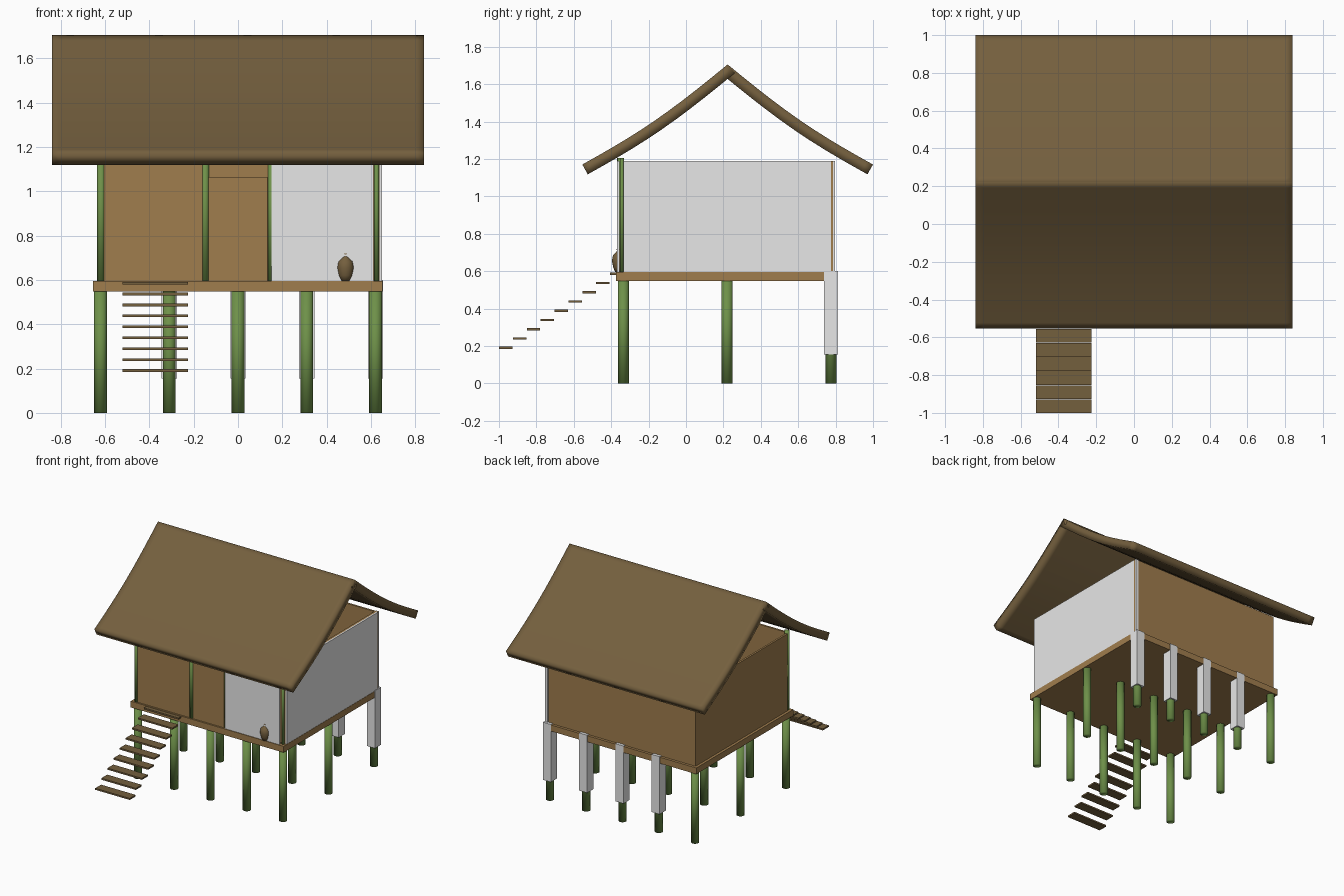
import bpy, bmesh, math
from mathutils import Vector

cube = bpy.data.objects.get("Cube")
if cube:
    bpy.data.objects.remove(cube, do_unlink=True)


def material(name, rgb):
    m = bpy.data.materials.new(name)
    m.use_nodes = True
    m.diffuse_color = (*rgb, 1)
    m.node_tree.nodes["Principled BSDF"].inputs["Base Color"].default_value = (*rgb, 1)
    return m


WOOD = material("tan wood", (0.35, 0.205, 0.075))
THATCH = material("dark thatch brown", (0.175, 0.115, 0.048))
BAMBOO = material("bamboo green", (0.155, 0.28, 0.066))
PALE = material("pale grey", (0.8, 0.8, 0.8))


def finish(name, bm, mat, smooth=False):
    bmesh.ops.recalc_face_normals(bm, faces=bm.faces)
    mesh = bpy.data.meshes.new(name)
    bm.to_mesh(mesh)
    bm.free()
    mesh.materials.append(mat)
    for p in mesh.polygons:
        p.use_smooth = smooth
    obj = bpy.data.objects.new(name, mesh)
    bpy.context.collection.objects.link(obj)
    return obj


def box(name, mat, x, y, z):
    """Box given by (low, high) ranges."""
    bm = bmesh.new()
    bmesh.ops.create_cube(bm, size=1)
    for v in bm.verts:
        v.co = Vector([(r[0] + r[1]) / 2 + c * (r[1] - r[0]) for r, c in zip((x, y, z), v.co)])
    return finish(name, bm, mat)


def pole(name, mat, x, y, z, radius):
    bm = bmesh.new()
    bmesh.ops.create_cone(bm, cap_ends=True, segments=16, radius1=radius,
                          radius2=radius, depth=z[1] - z[0])
    bmesh.ops.translate(bm, vec=(x, y, sum(z) / 2), verts=bm.verts)
    return finish(name, bm, mat, True)


# Stilts, with pale sleeves on four of the rear ones
for row, y in zip(("front", "middle", "back"), (-0.335, 0.22, 0.775)):
    for i in range(5):
        x = -0.62 + 0.31 * i
        pole(f"{row}_stilt_{i + 1}", BAMBOO, x, y, (0, 0.55), 0.029)
        if row == "back" and i > 0:
            box(f"stilt_sleeve_{i}", PALE, (x - 0.034, x + 0.034), (0.738, 0.813), (0.155, 0.6))

# Floor
FLOOR, TOP = 0.595, 1.19
box("floor_platform", WOOD, (-0.655, 0.652), (-0.375, 0.81), (0.547, FLOOR))

# Walls
H = (FLOOR, TOP)
box("left_wall", PALE, (0.638, 0.65), (-0.333, 0.775), H)
box("left_wall_lining", WOOD, (0.622, 0.638), (-0.333, 0.775), H)
box("back_wall", WOOD, (-0.635, 0.622), (0.775, 0.79), H)
box("back_corner_strip", PALE, (0.625, 0.65), (0.786, 0.796), H)
box("back_corner_post", WOOD, (0.622, 0.648), (0.775, 0.786), H)
box("right_wall", WOOD, (-0.635, -0.62), (-0.335, 0.775), H)
box("front_wall", WOOD, (-0.61, -0.15), (-0.362, -0.347), H)
box("front_pale_wall", PALE, (0.15, 0.612), (-0.37, -0.355), H)
box("door_surround", WOOD, (-0.14, 0.15), (-0.354, -0.342), H)
box("door", WOOD, (-0.132, 0.134), (-0.362, -0.354), (FLOOR, 1.065))

# Bamboo frame posts along the front
for name, x, r in (("right_corner_post", -0.617, 0.018), ("door_post_right", -0.148, 0.017),
                   ("door_post_left", 0.15, 0.016), ("left_corner_post", 0.625, 0.011)):
    pole(name, BAMBOO, x, -0.343 if r < 0.012 else -0.35, (FLOOR, 1.205), r)

# Stair treads
for i in range(9):
    y, z = -1 + 0.0743 * i, 0.191 + 0.0493 * i
    box(f"stair_tread_{i + 1}", THATCH, (-0.52, -0.225), (y, y + 0.072), (z - 0.006, z + 0.006))


def roof_slab(name, side):
    """Sagging slab: closed section swept along x, finished with end caps."""
    ts = [0, 0.04] + [k / 10 for k in range(1, 10)] + [0.96, 1]
    top = [Vector((0, 0.777 * t, 1.705 - 0.535 * t - 0.032 * math.sin(math.pi * t))) for t in ts]
    under = []
    for i, p in enumerate(top):
        d = (top[min(i + 1, len(top) - 1)] - top[max(i - 1, 0)]).normalized()
        under.append(p + Vector((0, d.z, -d.y)) * 0.06)
    section = top + under[::-1]
    n = len(section)
    bm = bmesh.new()
    rings = []
    for x in (-0.84, -0.8, -0.4, 0, 0.4, 0.8, 0.84):
        rings.append([bm.verts.new((x, 0.2225 + side * p.y, p.z)) for p in section])
    for a, b in zip(rings, rings[1:]):
        for i in range(n):
            j = (i + 1) % n
            bm.faces.new((a[i], a[j], b[j], b[i]))
    for r in (rings[0], rings[-1]):
        for i in range(len(top) - 1):
            bm.faces.new((r[i], r[i + 1], r[n - 2 - i], r[n - 1 - i]))
    return finish(name, bm, THATCH, True)


roof_slab("front_roof_slab", -1)
roof_slab("back_roof_slab", 1)

# Clay jar beside the front wall, turned from a profile
profile = [(0, 0), (0.022, 0), (0.032, 0.025), (0.039, 0.06), (0.034, 0.088),
           (0.016, 0.108), (0.011, 0.115), (0.016, 0.124), (0, 0.124)]
bm = bmesh.new()
verts = [bm.verts.new((r, 0, z)) for r, z in profile]
edges = [bm.edges.new(pair) for pair in zip(verts, verts[1:])]
bmesh.ops.spin(bm, geom=verts + edges, cent=(0, 0, 0), axis=(0, 0, 1),
               angle=2 * math.pi, steps=16, use_duplicate=False)
bmesh.ops.remove_doubles(bm, verts=bm.verts, dist=0.0005)
bmesh.ops.translate(bm, vec=(0.485, -0.357, FLOOR), verts=bm.verts)
finish("clay_jar", bm, THATCH, True)
